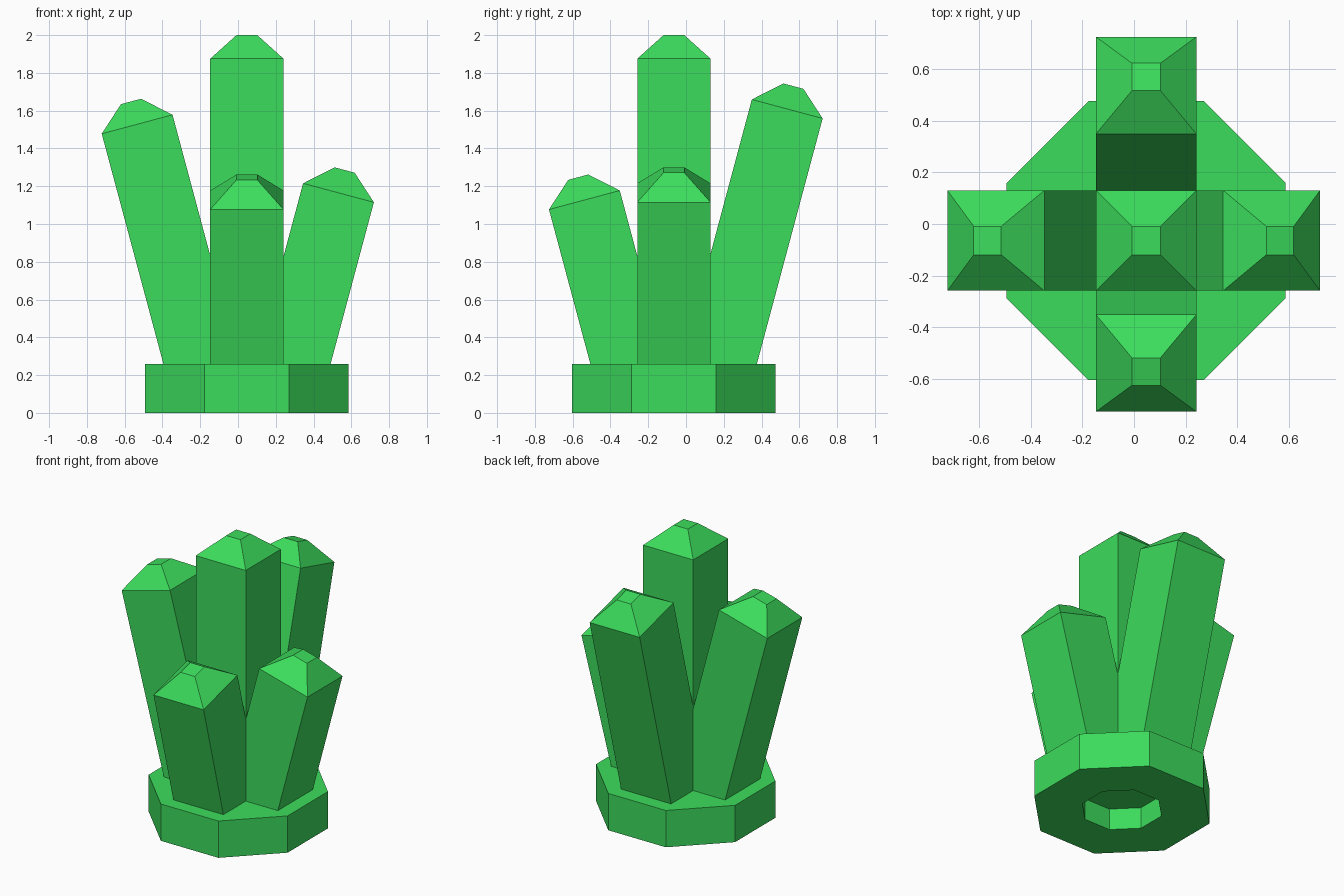
import bpy, bmesh
from math import radians, cos, sin, pi
from mathutils import Matrix, Vector

if "Cube" in bpy.data.objects:
    bpy.data.objects.remove(bpy.data.objects["Cube"], do_unlink=True)

CX, CY = 0.047, -0.064     # shared axis of base and centre crystal
HALF, TIP, CAP = 0.194, 0.055, 0.125

green = bpy.data.materials.new("crystal green")
green.use_nodes = True
colour = (0.045, 0.716, 0.107, 1)
green.diffuse_color = colour
green.node_tree.nodes["Principled BSDF"].inputs["Base Color"].default_value = colour


def loft(name, rings, matrix):
    """Skin a stack of rings and close both ends."""
    bm = bmesh.new()
    loops = [[bm.verts.new(p) for p in ring] for ring in rings]
    n = len(loops[0])
    for a, b in zip(loops, loops[1:]):
        for i in range(n):
            j = (i + 1) % n
            bm.faces.new((a[i], a[j], b[j], b[i]))
    bm.faces.new(loops[0])
    bm.faces.new(loops[-1])
    bmesh.ops.recalc_face_normals(bm, faces=bm.faces)
    mesh = bpy.data.meshes.new(name)
    bm.to_mesh(mesh)
    bm.free()
    mesh.materials.append(green)
    obj = bpy.data.objects.new(name, mesh)
    obj.matrix_world = matrix
    bpy.context.collection.objects.link(obj)


def ring(sides, apothem, z):
    r = apothem / cos(pi / sides)
    angles = [(i + 0.5) * 2 * pi / sides for i in range(sides)]
    return [Vector((r * cos(a), r * sin(a), z)) for a in angles]


def crystal(name, x, y, z, axis="X", tilt=0):
    """Square prism with a cut pyramid cap; x, y, z is the shoulder centre."""
    length = (z - 0.2) / cos(radians(tilt))
    rings = [ring(4, HALF, -length), ring(4, HALF, 0), ring(4, TIP, CAP)]
    turn = Matrix.Rotation(radians(tilt), 4, axis)
    loft(name, rings, Matrix.Translation((x, y, z)) @ turn)


# Octagonal base with a recess underneath
loft("base", [ring(8, 0.243, 0.15), ring(8, 0.243, 0),
              ring(8, 0.539, 0), ring(8, 0.539, 0.258)],
     Matrix.Translation((CX, CY, 0)))

# Upright crystal and four leaning outwards
crystal("centre_crystal", CX, CY, 1.875)
crystal("right_crystal", -0.534, CY, 1.528, "Y", -15)
crystal("left_crystal", 0.532, CY, 1.165, "Y", 15)
crystal("front_crystal", CX, -0.538, 1.127, "X", 15)
crystal("back_crystal", CX, 0.536, 1.609, "X", -15)
